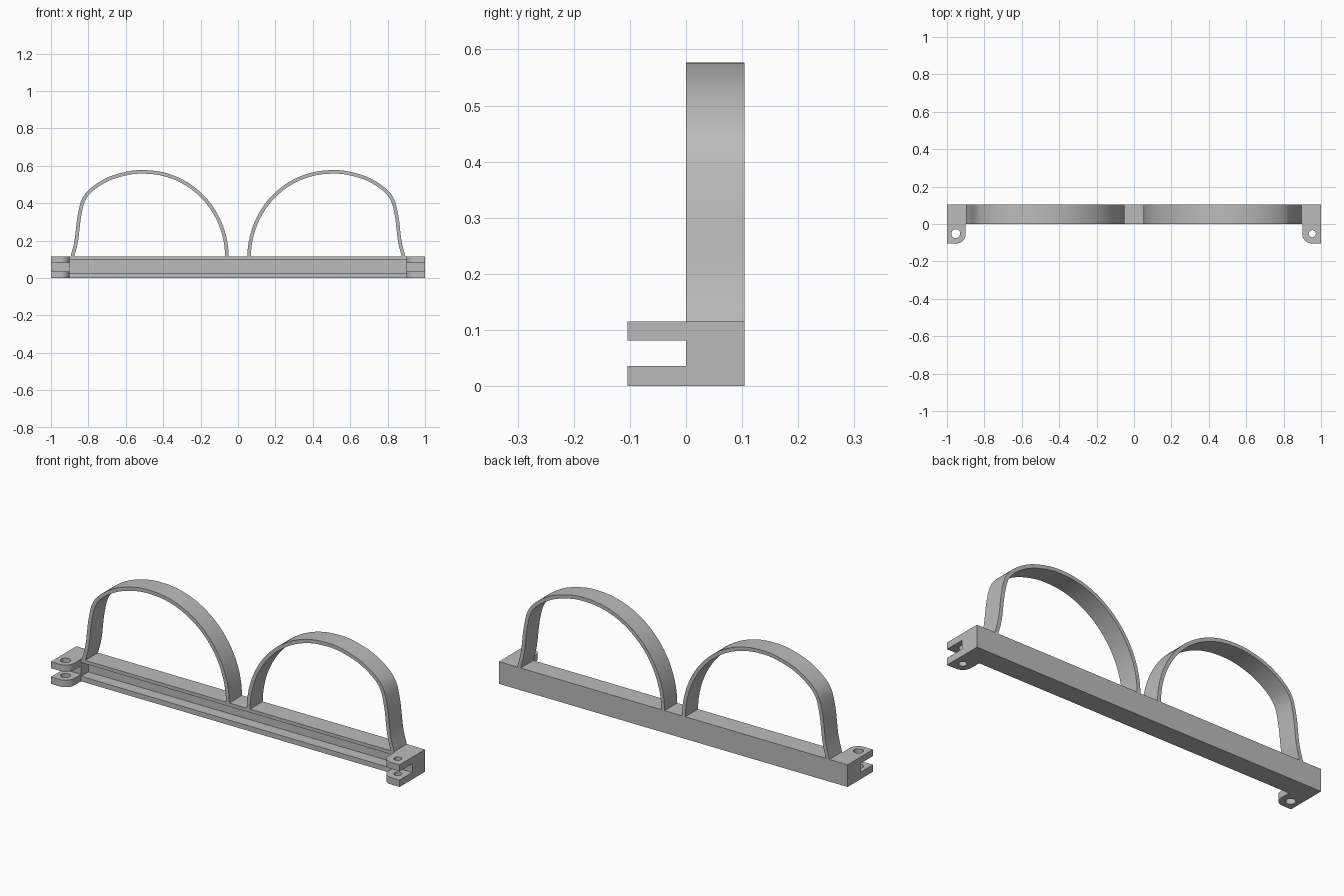
import bpy, bmesh, math
from mathutils import Matrix, Vector

cube = bpy.data.objects.get("Cube")
if cube:
    bpy.data.objects.remove(cube, do_unlink=True)

GREY = (0.5, 0.5, 0.5)
mat = bpy.data.materials.new("plain grey")
mat.use_nodes = True
mat.diffuse_color = (*GREY, 1)
mat.node_tree.nodes["Principled BSDF"].inputs["Base Color"].default_value = (*GREY, 1)

DEPTH, HEIGHT = 0.104, 0.115
END_X, INNER_X = 1.0, 0.9

# Axis mappings for the outline plane: (outline x, outline y, thickness)
TOP = Matrix.Identity(4)
FRONT = Matrix(((1, 0, 0, 0), (0, 0, -1, 0), (0, 1, 0, 0), (0, 0, 0, 1)))
SIDE = Matrix(((0, 0, 1, 0), (1, 0, 0, 0), (0, 1, 0, 0), (0, 0, 0, 1)))


def extrude_outline(name, loops, thickness, centre, plane):
    """Fill closed outlines (inner loops become holes) and give them thickness."""
    curve = bpy.data.curves.new(name + " outline", "CURVE")
    curve.dimensions = "2D"
    curve.fill_mode = "BOTH"
    curve.extrude = thickness / 2
    for loop in loops:
        spline = curve.splines.new("POLY")
        spline.points.add(len(loop) - 1)
        for point, (u, v) in zip(spline.points, loop):
            point.co = (u, v, 0, 1)
        spline.use_cyclic_u = True
    helper = bpy.data.objects.new(name + " helper", curve)
    bpy.context.scene.collection.objects.link(helper)
    deps = bpy.context.evaluated_depsgraph_get()
    mesh = bpy.data.meshes.new_from_object(helper.evaluated_get(deps))
    bpy.data.objects.remove(helper, do_unlink=True)

    bm = bmesh.new()
    bm.from_mesh(mesh)
    bmesh.ops.remove_doubles(bm, verts=bm.verts, dist=0.0001)
    bm.transform(Matrix.Translation(centre) @ plane)
    bmesh.ops.recalc_face_normals(bm, faces=bm.faces)
    bm.to_mesh(mesh)
    bm.free()
    mesh.name = name
    mesh.materials.clear()
    mesh.materials.append(mat)
    obj = bpy.data.objects.new(name, mesh)
    bpy.context.scene.collection.objects.link(obj)
    bpy.ops.object.select_all(action="DESELECT")
    obj.select_set(True)
    bpy.context.view_layer.objects.active = obj
    bpy.ops.object.shade_smooth_by_angle(angle=math.radians(30))
    return obj


def arc(cx, cy, rx, ry, start, end, steps):
    angles = [math.radians(start + (end - start) * i / steps) for i in range(steps + 1)]
    return [(cx + rx * math.cos(a), cy + ry * math.sin(a)) for a in angles]


def rectangle(x0, y0, x1, y1):
    return [(x0, y0), (x1, y0), (x1, y1), (x0, y1)]


def smooth_path(points, steps=6):
    """Catmull-Rom curve from the second to the second-last point."""
    pts = [Vector(p) for p in points]
    out = []
    for a, b, c, d in zip(pts, pts[1:], pts[2:], pts[3:]):
        for i in range(steps):
            t = i / steps
            out.append(0.5 * (2 * b + (c - a) * t + (2 * a - 5 * b + 4 * c - d) * t**2
                              + (3 * b - a - 3 * c + d) * t**3))
    return [tuple(p) for p in out + [pts[-2]]]


def ribbon(path, width):
    """Closed outline between a path and its inward offset."""
    pts = [Vector(p) for p in path]
    inner = []
    for i, p in enumerate(pts):
        along = (pts[min(i + 1, len(pts) - 1)] - pts[max(i - 1, 0)]).normalized()
        inner.append(tuple(p + Vector((along.y, -along.x)) * width))
    return path + inner[::-1]


# Grooved bar: channel section open to the front
GROOVE = 0.06
LOW, HIGH = 0.026, 0.097
channel = [(0, 0), (DEPTH, 0), (DEPTH, HEIGHT), (0, HEIGHT),
           (0, HIGH), (GROOVE, HIGH), (GROOVE, LOW), (0, LOW)]
extrude_outline("grooved_bar", [channel], 2 * INNER_X, (0, 0, 0), SIDE)

# Arch outer edge: quarter ellipse inside, squarer shoulder outside
shoulder = [(0.43, 0.571), (0.5, 0.577), (0.58, 0.572), (0.69, 0.541), (0.78, 0.487),
            (0.833, 0.425), (0.858, 0.33), (0.874, 0.2), (0.896, 0.112), (0.91, 0.05)]
arch_edge = arc(0.5, 0.112, 0.45, 0.465, 180, 90, 24)[:-1] + smooth_path(shoulder)
arch = ribbon(arch_edge, 0.019)

for side, label, hole_radius in ((1, "left", 0.019), (-1, "right", 0.024)):
    def mirrored(loop):
        return [(side * x, y) for x, y in loop]

    # Solid block closing the end of the bar
    block = rectangle(INNER_X, 0, END_X, DEPTH)
    extrude_outline(label + "_end_block", [mirrored(block)], HEIGHT,
                    (0, 0, HEIGHT / 2), TOP)

    # Pair of hinge tabs with a rounded inner corner and a pin hole
    tab = ([(INNER_X, 0)] + arc(0.95, -0.054, 0.05, 0.05, 180, 270, 10)
           + [(END_X, -0.104), (END_X, 0)])
    hole = arc(0.953, -0.052, hole_radius, hole_radius, 0, 345, 23)
    for level, low, high in (("lower", 0, 0.036), ("upper", 0.081, HEIGHT)):
        extrude_outline(f"{label}_{level}_tab", [mirrored(tab), mirrored(hole)],
                        high - low, (0, 0, (low + high) / 2), TOP)

    # Arched band standing on the bar
    extrude_outline(label + "_arch", [mirrored(arch)], DEPTH, (0, DEPTH / 2, 0), FRONT)
